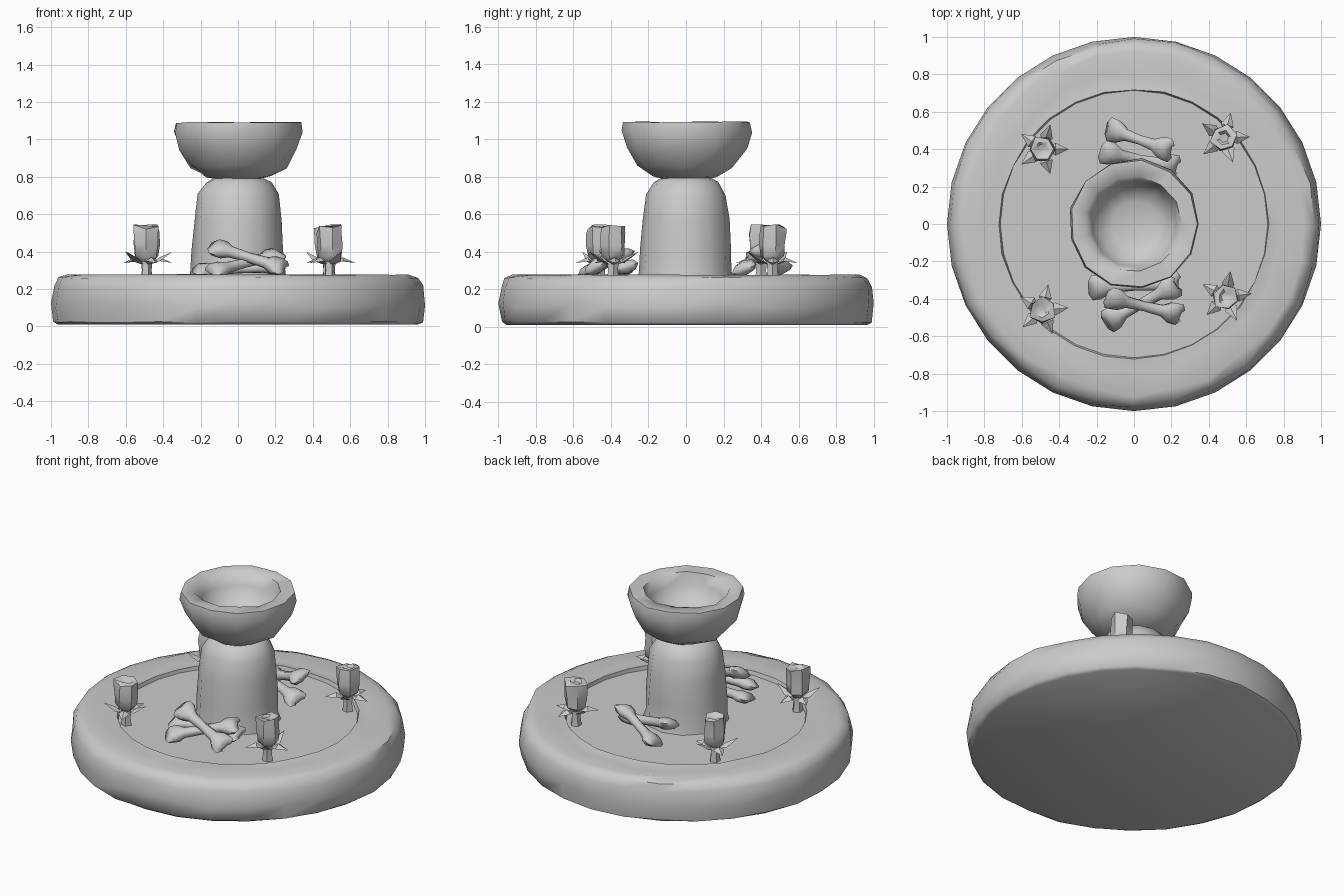
import bpy, bmesh, math, random
from mathutils import Vector, Matrix

if "Cube" in bpy.data.objects:
    bpy.data.objects.remove(bpy.data.objects["Cube"])

random.seed(7)


def finish(name, bm, angle=70):
    bmesh.ops.recalc_face_normals(bm, faces=bm.faces[:])
    me = bpy.data.meshes.new(name)
    bm.to_mesh(me)
    bm.free()
    ob = bpy.data.objects.new(name, me)
    bpy.context.collection.objects.link(ob)
    bpy.ops.object.select_all(action='DESELECT')
    ob.select_set(True)
    bpy.context.view_layer.objects.active = ob
    bpy.ops.object.shade_smooth_by_angle(angle=math.radians(angle))
    return ob


def lathe(bm, profile, n, mat=Matrix(), phase=0.0):
    """Revolve (radius, z, radial jitter, z jitter) rows; cap both ends."""
    rings = []
    for r, z, jr, jz in profile:
        ring = []
        for i in range(n):
            a = 2 * math.pi * i / n + phase
            rr = r - jr * random.random()
            ring.append(bm.verts.new(mat @ Vector((
                rr * math.cos(a), rr * math.sin(a), z - jz * random.random()))))
        rings.append(ring)
    for lo, hi in zip(rings, rings[1:]):
        for i in range(n):
            j = (i + 1) % n
            bm.faces.new((lo[i], lo[j], hi[j], hi[i]))
    bm.faces.new(rings[0][::-1])
    bm.faces.new(rings[-1])


# Round stone base with a worn rim and a slightly sunken floor
bm = bmesh.new()
lathe(bm, [(0.965, 0.01, 0.01, 0), (0.99, 0.03, 0.01, 0.01), (1.0, 0.13, 0.0, 0.03),
           (0.995, 0.225, 0.015, 0.02), (0.97, 0.265, 0.02, 0.01),
           (0.925, 0.28, 0.03, 0.005), (0.82, 0.28, 0.06, 0.025),
           (0.725, 0.277, 0.01, 0.005), (0.715, 0.25, 0, 0)], 28)
finish("stone_base", bm, 50)

# Tapered pedestal
bm = bmesh.new()
lathe(bm, [(0.26, 0.24, 0, 0), (0.255, 0.30, 0.015, 0), (0.25, 0.42, 0.01, 0.02),
           (0.24, 0.58, 0.01, 0.02), (0.22, 0.71, 0.01, 0.01),
           (0.18, 0.775, 0.01, 0.01), (0.12, 0.80, 0, 0)], 12)
finish("pedestal", bm)

# Hollow bowl
bm = bmesh.new()
lathe(bm, [(0.10, 0.785, 0, 0), (0.18, 0.805, 0.02, 0.01), (0.265, 0.86, 0.02, 0.015),
           (0.33, 0.96, 0.015, 0.02), (0.355, 1.05, 0.01, 0.02),
           (0.345, 1.095, 0.01, 0.008), (0.27, 1.095, 0.02, 0.01),
           (0.235, 1.02, 0.01, 0.01), (0.20, 0.95, 0.015, 0.01),
           (0.12, 0.91, 0, 0)], 13)
finish("bowl", bm)


def rose(i, x, y):
    bm = bmesh.new()
    m = Matrix.Translation((x, y, 0)) @ Matrix.Rotation(i * 1.3, 4, 'Z')
    # stem
    lathe(bm, [(0.035, 0.24, 0, 0), (0.028, 0.30, 0, 0), (0.035, 0.38, 0, 0)], 5, m)
    # bud with a folded-in top
    lathe(bm, [(0.03, 0.345, 0, 0), (0.068, 0.38, 0.01, 0.01), (0.074, 0.44, 0.01, 0.01),
               (0.078, 0.505, 0.015, 0.01), (0.078, 0.55, 0.02, 0.03),
               (0.045, 0.545, 0.01, 0.02), (0.025, 0.52, 0, 0)], 6, m)
    # drooping and upturned pointed sepals
    for k in range(5):
        t = m @ Matrix.Rotation(k * 2 * math.pi / 5, 4, 'Z')
        tip = 0.34 + 0.06 * (k % 2)
        a, l, r, c, d = [bm.verts.new(t @ Vector(p)) for p in (
            (0.02, 0, 0.33), (0.07, -0.035, 0.35), (0.07, 0.035, 0.35),
            (0.14, 0, tip), (0.07, 0, 0.37))]
        for f in ((a, l, d), (a, d, r), (l, c, d), (d, c, r), (a, r, l), (l, r, c)):
            bm.faces.new(f)
    finish("rose_%d" % (i + 1), bm, 45)


# Four roses around the floor
for i, (x, y) in enumerate([(-0.49, 0.40), (0.48, 0.46), (-0.49, -0.46), (0.49, -0.39)]):
    rose(i, x, y)


def bone(name, p, q, spread):
    """Shaft from p to q with two knuckles at each end."""
    p, q = Vector(p), Vector(q)
    axis = (q - p).normalized()
    side = Vector((-axis.y, axis.x, spread))
    side = (side - axis * side.dot(axis)).normalized()
    up = axis.cross(side)
    length = (q - p).length
    m = Matrix((side, up, axis)).transposed().to_4x4()
    m.translation = p
    # flared cross-sections along the shaft: distance, half width, half height
    rows = [(-0.045, 0.035, 0.02), (-0.025, 0.068, 0.036), (0.02, 0.066, 0.038),
            (0.075, 0.034, 0.030)]
    rows += [(length / 2, 0.027, 0.027)]
    rows += [(length - d, w, h) for d, w, h in rows[3::-1]]
    bm = bmesh.new()
    rings = []
    for d, w, h in rows:
        ring = []
        for k in range(8):
            a = math.pi * k / 4
            # knuckle notch: pull the middle of each end back towards the shaft
            notch = 0.025 * abs(math.sin(a)) if w > 0.05 or h < 0.025 else 0
            dd = d + (notch if d < length / 2 else -notch)
            ring.append(bm.verts.new(m @ Vector((w * math.cos(a), h * math.sin(a), dd))))
        rings.append(ring)
    for lo, hi in zip(rings, rings[1:]):
        for k in range(8):
            j = (k + 1) % 8
            bm.faces.new((lo[k], lo[j], hi[j], hi[k]))
    bm.faces.new(rings[0][::-1])
    bm.faces.new(rings[-1])
    finish(name, bm)


# Crossed bones heaped in front of and behind the pedestal
bone("front_bone_high_left", (-0.11, -0.40, 0.42), (0.22, -0.48, 0.32), 0.6)
bone("front_bone_high_right", (-0.12, -0.51, 0.30), (0.20, -0.34, 0.38), 0.3)
bone("front_bone_low", (-0.20, -0.34, 0.30), (0.21, -0.32, 0.32), 0.3)
bone("back_bone_outer", (-0.11, 0.50, 0.31), (0.17, 0.40, 0.41), 0.4)
bone("back_bone_inner", (-0.14, 0.38, 0.39), (0.20, 0.31, 0.31), 0.4)
